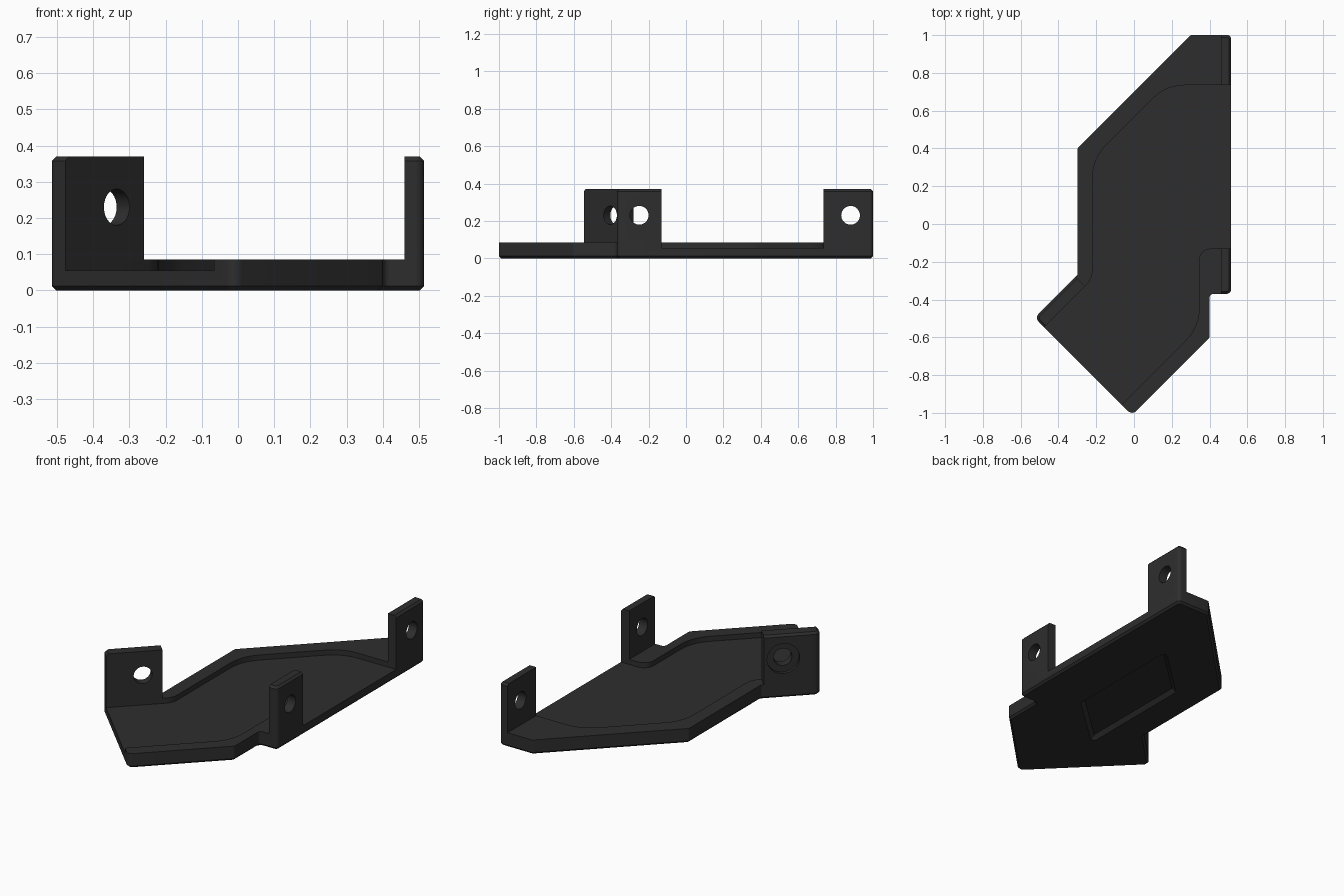
import bpy, bmesh, math
from mathutils import Vector, Matrix

if "Cube" in bpy.data.objects:
    bpy.data.objects.remove(bpy.data.objects["Cube"])

black = bpy.data.materials.new("matte_black")
black.diffuse_color = (0.027, 0.027, 0.027, 1)
black.use_nodes = True
black.node_tree.nodes["Principled BSDF"].inputs["Base Color"].default_value = black.diffuse_color


def fillet(points, steps=6):
    """Round each (x, y, radius) corner of a closed outline."""
    out = []
    n = len(points)
    for i, p in enumerate(points):
        c = Vector(p[:2])
        r = p[2] if len(p) > 2 else 0
        if r == 0:
            out.append(c)
            continue
        a = (Vector(points[i - 1][:2]) - c).normalized()
        b = (Vector(points[(i + 1) % n][:2]) - c).normalized()
        half = a.angle(b) / 2
        centre = c + (a + b).normalized() * (r / math.sin(half))
        t = r / math.tan(half)
        start, end = c + a * t - centre, c + b * t - centre
        sweep = start.angle_signed(end)  # clockwise positive
        for k in range(steps + 1):
            out.append(centre + Matrix.Rotation(-sweep * k / steps, 2) @ start)
    return out


def prism(name, points, z0, z1, chamfer=0):
    bm = bmesh.new()
    face = bm.faces.new([bm.verts.new((p.x, p.y, z0)) for p in fillet(points)])
    ext = bmesh.ops.extrude_face_region(bm, geom=[face])
    for v in ext["geom"]:
        if isinstance(v, bmesh.types.BMVert):
            v.co.z = z1
    bmesh.ops.recalc_face_normals(bm, faces=bm.faces)
    if chamfer:
        rims = [e for e in bm.edges if abs(e.verts[0].co.z - e.verts[1].co.z) < 1e-6]
        bmesh.ops.bevel(bm, geom=rims, offset=chamfer, segments=1,
                        profile=0.5, affect='EDGES')
        bmesh.ops.recalc_face_normals(bm, faces=bm.faces)
    mesh = bpy.data.meshes.new(name)
    bm.to_mesh(mesh)
    bm.free()
    obj = bpy.data.objects.new(name, mesh)
    bpy.context.collection.objects.link(obj)
    mesh.materials.append(black)
    return obj


def drill(name, centre, direction, radius, length):
    bpy.ops.mesh.primitive_cylinder_add(vertices=40, radius=radius, depth=length, location=centre)
    obj = bpy.context.object
    obj.name = name
    obj.rotation_euler = Vector(direction).to_track_quat('Z', 'Y').to_euler()
    obj.data.materials.append(black)
    return obj


# Full-height body with chamfered top and bottom rims
bracket = prism("bracket", [
    (-0.30, 0.40, 0.02), (0.30, 1.0, 0.02), (0.514, 1.0, 0.02),
    (0.514, -0.37, 0.025), (0.40, -0.37, 0.02), (0.40, -0.602, 0.02),
    (-0.01, -1.012, 0.03), (-0.526, -0.496, 0.03), (-0.30, -0.27, 0.01),
], 0, 0.37, 0.012)

cutters = [
    # Space above the rim, leaving the three upright tabs
    prism("clearance_cutter", [
        (-0.62, -0.69), (-0.26, -0.33), (-0.36, -0.23), (-0.36, 1.2),
        (0.46, 1.2), (0.46, 0.735), (0.7, 0.735), (0.7, -0.13),
        (0.46, -0.13), (0.46, -1.3), (-0.62, -1.3)], 0.085, 0.6),
    # Shallow floor pocket, open on the right and front left
    prism("pocket_cutter", [
        (-0.62, -0.69), (-0.22, -0.29, 0.1), (-0.22, 0.345, 0.24),
        (0.17, 0.735, 0.24), (0.7, 0.735), (0.7, -0.13),
        (0.345, -0.13, 0.06), (0.345, -0.545, 0.24), (-0.16, -1.05)], 0.055, 0.12),
    # Slanted recess with sloped walls on the underside
    prism("underside_cutter", [
        (-0.12, -0.51, 0.02), (0.21, -0.21, 0.02),
        (0.21, 0.53, 0.02), (-0.12, 0.22, 0.02)], -0.06, 0.022, 0.022),
    # Screw holes and the counterbore in the slanted tab
    drill("front_hole_cutter", (0.49, -0.25, 0.23), (1, 0, 0), 0.05, 0.2),
    drill("back_hole_cutter", (0.49, 0.88, 0.23), (1, 0, 0), 0.05, 0.2),
    drill("slanted_hole_cutter", (-0.36, -0.38, 0.23), (-1, 1, 0), 0.05, 0.3),
    drill("counterbore_cutter", (-0.42, -0.32, 0.23), (-1, 1, 0), 0.088, 0.14),
]

for cutter in cutters:
    mod = bracket.modifiers.new("cut", 'BOOLEAN')
    mod.operation = 'DIFFERENCE'
    mod.solver = 'EXACT'
    mod.object = cutter
    bpy.ops.object.select_all(action='DESELECT')
    bracket.select_set(True)
    bpy.context.view_layer.objects.active = bracket
    bpy.ops.object.modifier_apply(modifier=mod.name)
    bpy.data.objects.remove(cutter)

bpy.ops.object.shade_smooth_by_angle(angle=math.radians(30))
